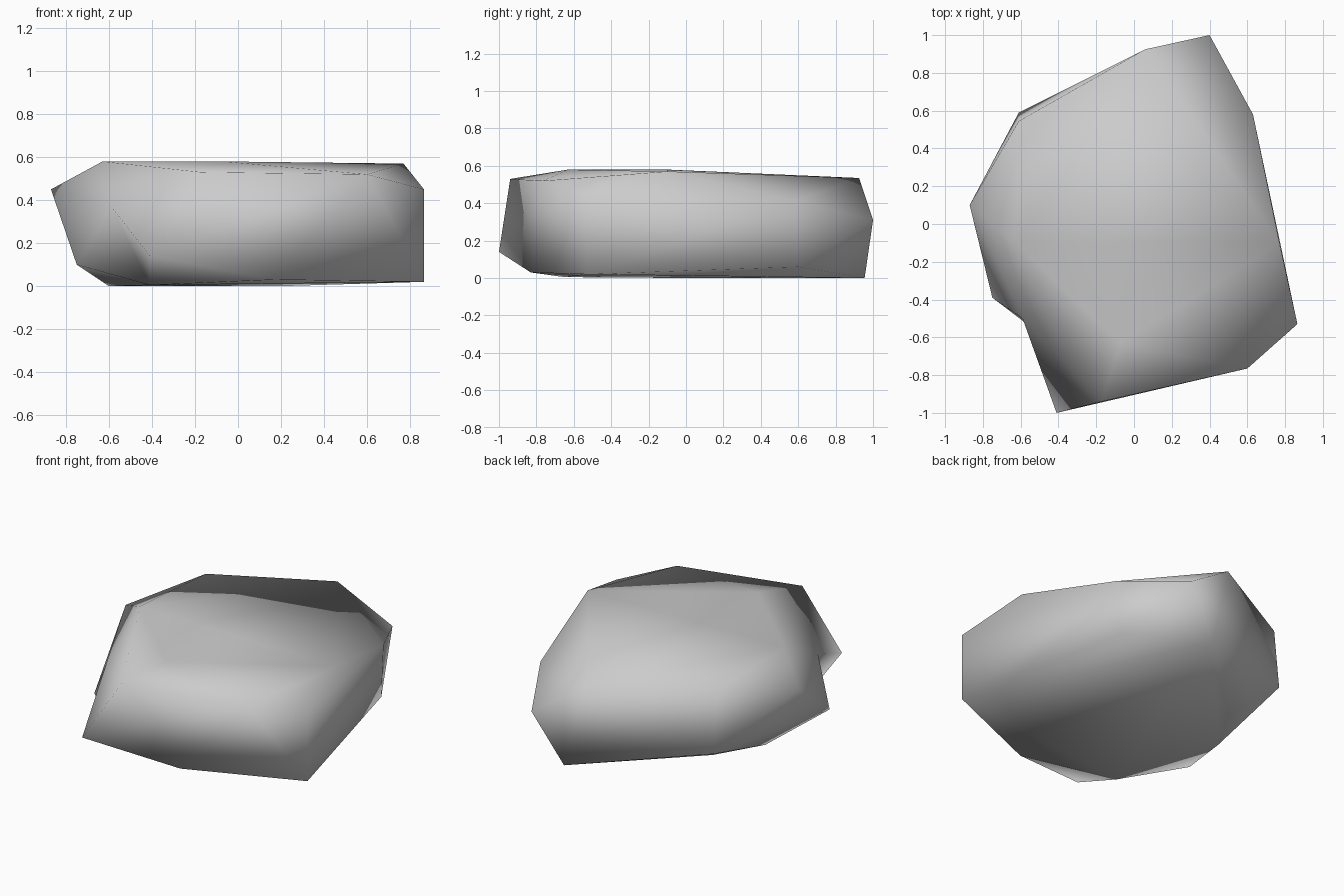
import bpy
import bmesh
from mathutils import Vector

default_cube = bpy.data.objects.get("Cube")
if default_cube:
    bpy.data.objects.remove(default_cube, do_unlink=True)


def make_material(name, colour):
    material = bpy.data.materials.new(name)
    material.use_nodes = True
    material.diffuse_color = colour
    shader = material.node_tree.nodes.get("Principled BSDF")
    shader.inputs["Base Color"].default_value = colour
    shader.inputs["Roughness"].default_value = 0.8
    return material


# Corner points of the boulder, grouped by level
top_corners = [
    (0.6, -0.765, 0.52), (-0.17, -0.94, 0.53), (-0.07, -0.63, 0.58),
    (-0.63, -0.1, 0.58), (-0.61, 0.545, 0.55), (0.06, 0.925, 0.535),
    (0.77, -0.1, 0.57),
]
side_corners = [
    (0.4, 1, 0.31), (0.63, 0.58, 0.41), (0.865, -0.53, 0.45),
    (-0.87, 0.1, 0.45), (-0.61, 0.59, 0.15),
]
base_corners = [
    (0.865, -0.53, 0.02), (0.17, -0.83, 0.03), (-0.6, 0.05, 0),
    (-0.43, 0.34, 0), (0.2, 0.955, 0), (0.6, 0.6, 0.06),
]
# Corners around the hollow at the front left of the base
toe, shoulder, lobe, heel = (
    (-0.41, -1, 0.14), (-0.59, -0.5, 0.37),
    (-0.75, -0.39, 0.1), (-0.41, -0.65, 0.005),
)
hollow_corners = [toe, shoulder, lobe, heel]

# Wrap the corners in a faceted hull
bm = bmesh.new()
for corner in top_corners + side_corners + base_corners + hollow_corners:
    bm.verts.new(corner)
bmesh.ops.convex_hull(bm, input=bm.verts[:])
loose = [v for v in bm.verts if not v.link_faces]
bmesh.ops.delete(bm, geom=loose, context='VERTS')


def nearest(point):
    return min(bm.verts, key=lambda v: (v.co - Vector(point)).length)


# Turn the edge across the hollow so that it dents inwards
ridge = bm.edges.get((nearest(toe), nearest(lobe)))
if ridge and len(ridge.link_faces) == 2:
    bmesh.ops.rotate_edges(bm, edges=[ridge], use_ccw=False)
bmesh.ops.recalc_face_normals(bm, faces=bm.faces[:])

# Smooth-shaded stone object
mesh = bpy.data.meshes.new("boulder")
bm.to_mesh(mesh)
bm.free()
mesh.materials.append(make_material("stone grey", (0.6, 0.6, 0.6, 1)))
for polygon in mesh.polygons:
    polygon.use_smooth = True
boulder = bpy.data.objects.new("boulder", mesh)
bpy.context.collection.objects.link(boulder)
